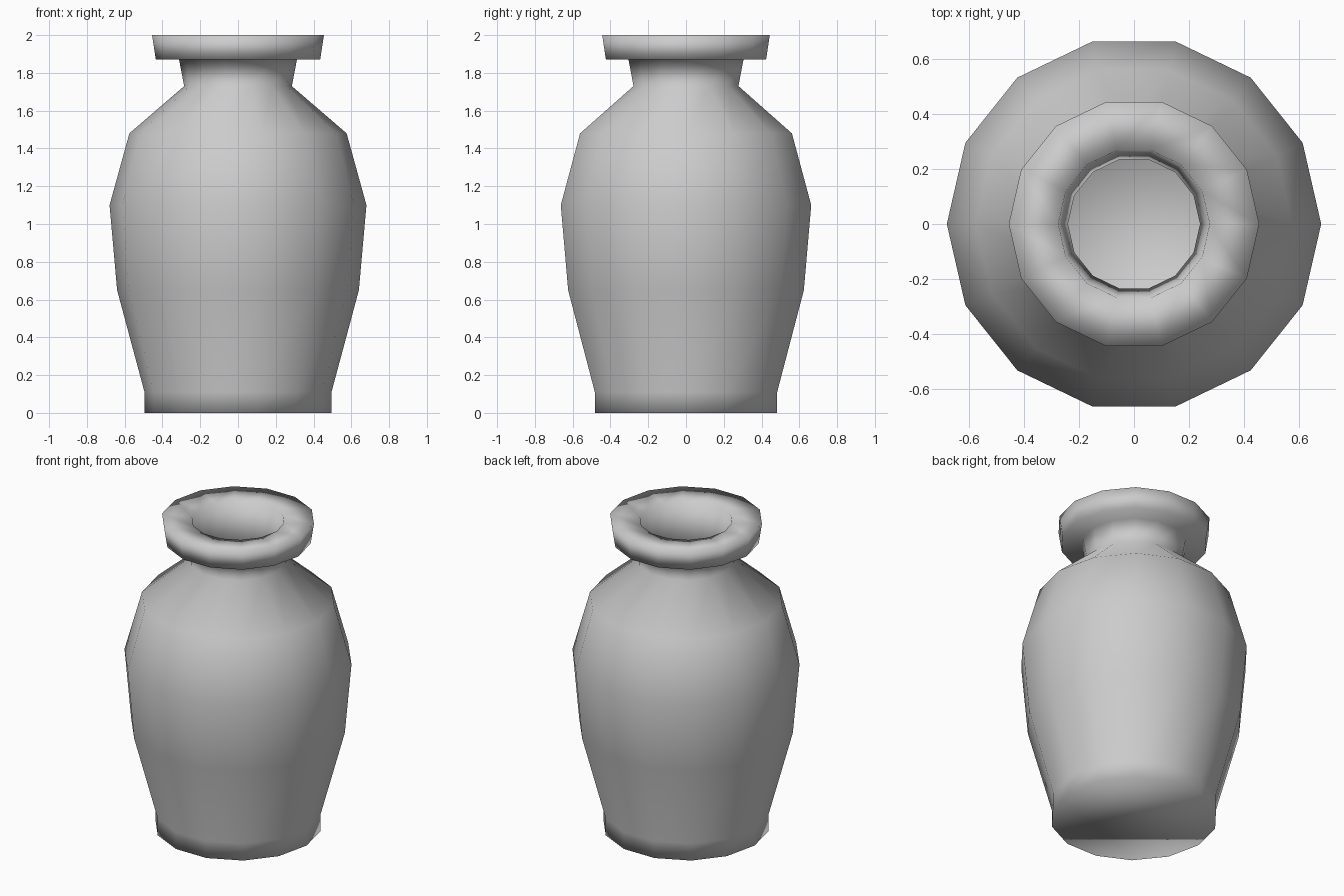
import bpy, bmesh, math

if "Cube" in bpy.data.objects:
    bpy.data.objects.remove(bpy.data.objects["Cube"])

SIDES = 14

# Wall profile (radius, height): foot, body, shoulder, neck, flared lip, then down the inside
profile = [
    (0.495, 0.0), (0.495, 0.11), (0.64, 0.65), (0.68, 1.10), (0.575, 1.48),
    (0.285, 1.73), (0.312, 1.87), (0.435, 1.87), (0.455, 2.0),
    (0.275, 1.99), (0.24, 1.73), (0.52, 1.46), (0.63, 1.10),
    (0.59, 0.65), (0.45, 0.12),
]


def lathe(name, points, sides):
    bm = bmesh.new()
    rings = []
    for r, z in points:
        rings.append([bm.verts.new((r * math.cos(2 * math.pi * i / sides),
                                    r * math.sin(2 * math.pi * i / sides), z))
                      for i in range(sides)])
    for a, b in zip(rings, rings[1:]):
        for i in range(sides):
            j = (i + 1) % sides
            bm.faces.new((a[i], a[j], b[j], b[i]))
    # Underside and inner floor
    bm.faces.new(rings[0][::-1])
    bm.faces.new(rings[-1])
    for f in bm.faces:
        f.smooth = True
    mesh = bpy.data.meshes.new(name)
    bm.to_mesh(mesh)
    bm.free()
    obj = bpy.data.objects.new(name, mesh)
    bpy.context.collection.objects.link(obj)
    return obj


vase = lathe("vase", profile, SIDES)
